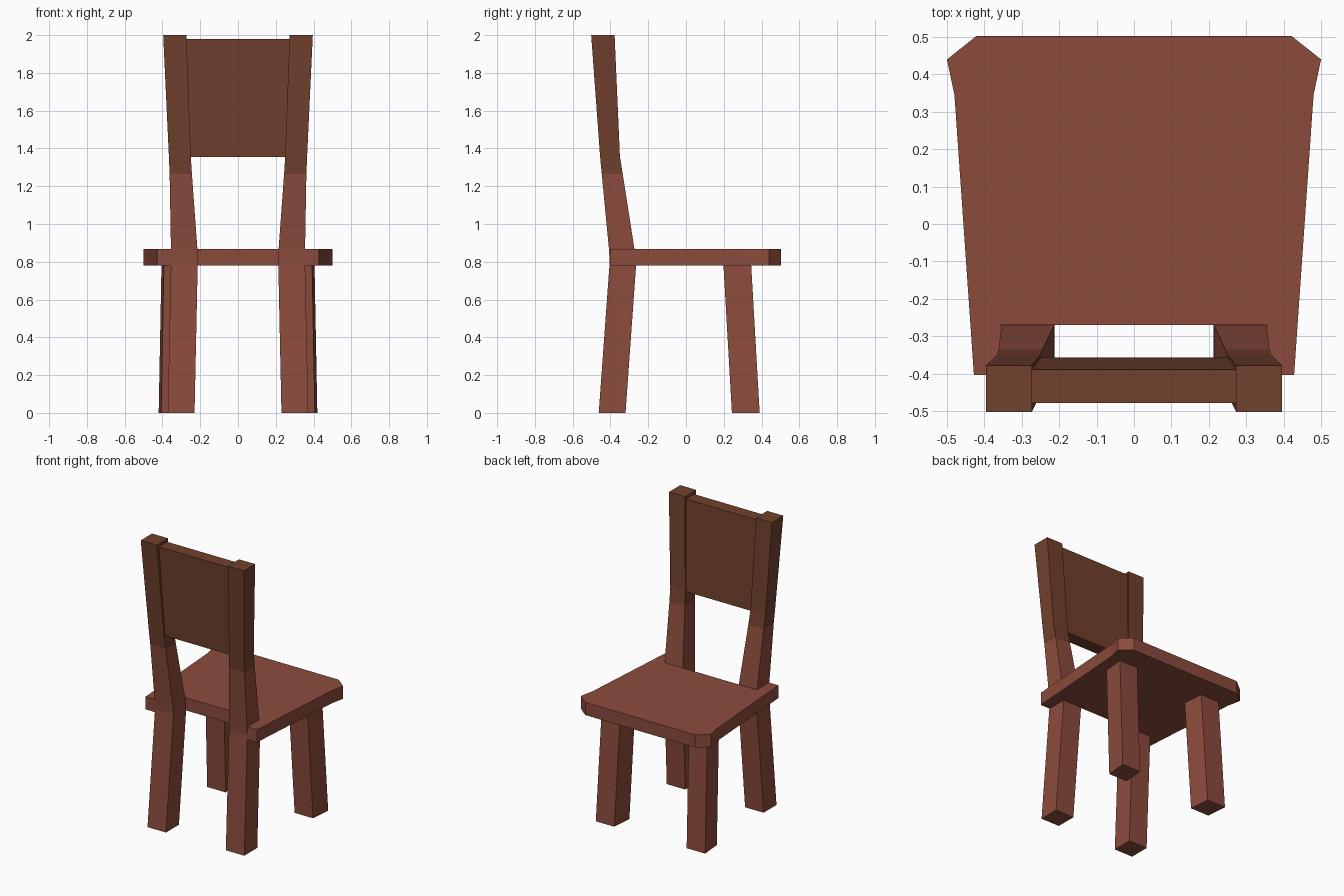
import bpy, bmesh

if "Cube" in bpy.data.objects:
    bpy.data.objects.remove(bpy.data.objects["Cube"])


def material(name, rgb):
    m = bpy.data.materials.new(name)
    m.diffuse_color = (*rgb, 1)
    m.use_nodes = True
    m.node_tree.nodes["Principled BSDF"].inputs["Base Color"].default_value = m.diffuse_color
    return m


RED_WOOD = material("red_wood", (0.262, 0.071, 0.046))
DARK_WOOD = material("dark_wood", (0.165, 0.052, 0.026))


def loft(name, rings, mats, split=None):
    """Skin matching closed rings of points, bottom to top; faces above split use mats[1]."""
    bm = bmesh.new()
    loops = [[bm.verts.new(p) for p in ring] for ring in rings]
    n = len(loops[0])
    bm.faces.new(loops[0][::-1])
    bm.faces.new(loops[-1])
    for a, b in zip(loops, loops[1:]):
        for i in range(n):
            j = (i + 1) % n
            bm.faces.new((a[i], a[j], b[j], b[i]))
    bmesh.ops.recalc_face_normals(bm, faces=bm.faces)
    if split is not None:
        for f in bm.faces:
            f.material_index = int(f.calc_center_median().z > split)
    me = bpy.data.meshes.new(name)
    bm.to_mesh(me)
    bm.free()
    for m in mats:
        me.materials.append(m)
    ob = bpy.data.objects.new(name, me)
    bpy.context.collection.objects.link(ob)
    return ob


def box_ring(z, x0, x1, y0, y1, skew=0.0):
    """Four-sided section; skew pushes the far side outward in x."""
    return [(x0, y0, z), (x1, y0, z), (x1 + skew, y1, z), (x0 + skew, y1, z)]


def mirrored(ob):
    mod = ob.modifiers.new("mirror", "MIRROR")
    mod.use_axis[0] = True
    mod.use_mirror_merge = False


# Seat: tapered slab with clipped corners, notched around the back posts
half = [(0.215, -0.27), (0.355, -0.27), (0.355, -0.403), (0.428, -0.403),
        (0.48, 0.345), (0.50, 0.44), (0.422, 0.502)]
outline = half + [(-x, y) for x, y in reversed(half)]
loft("seat", [[(x, y, z) for x, y in outline] for z in (0.78, 0.868)], [RED_WOOD])

# Back legs running up into the bent back posts, darker above the bend
post = loft("back_leg_and_post", [
    box_ring(0.0, 0.23, 0.372, -0.462, -0.32),
    box_ring(0.80, 0.213, 0.355, -0.404, -0.263),
    box_ring(0.868, 0.215, 0.355, -0.408, -0.273),
    box_ring(1.265, 0.244, 0.362, -0.446, -0.335),
    box_ring(1.36, 0.25, 0.366, -0.455, -0.35),
    box_ring(2.0, 0.273, 0.396, -0.502, -0.378),
], [RED_WOOD, DARK_WOOD], split=1.265)
mirrored(post)

# Splayed legs under the wide end of the seat
leg = loft("front_leg", [
    box_ring(0.0, 0.265, 0.407, 0.243, 0.39, 0.013),
    box_ring(0.785, 0.25, 0.392, 0.198, 0.345, 0.013),
], [RED_WOOD])
mirrored(leg)

# Backrest panel leaning between the posts
loft("backrest_panel", [
    box_ring(1.355, -0.255, 0.255, -0.445, -0.357),
    box_ring(1.98, -0.278, 0.278, -0.478, -0.389),
], [DARK_WOOD])
